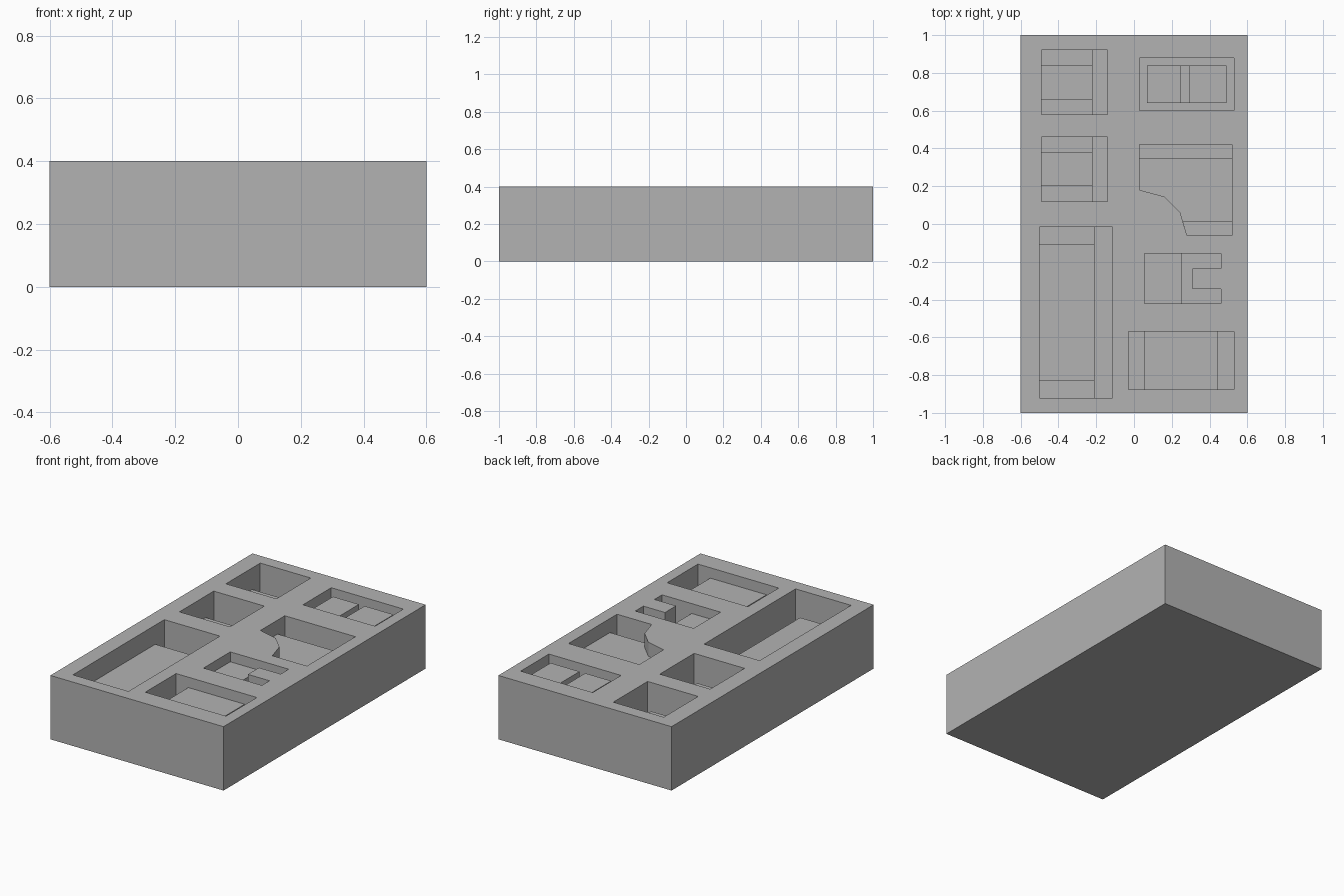
import bpy, bmesh

cube = bpy.data.objects.get("Cube")
if cube:
    bpy.data.objects.remove(cube, do_unlink=True)

HEIGHT = 0.4
scene = bpy.context.scene.collection


def prism(name, outline, z0, z1):
    """Closed upright prism from a counter-clockwise outline."""
    bm = bmesh.new()
    base = bm.faces.new([bm.verts.new((x, y, z0)) for x, y in outline])
    up = bmesh.ops.extrude_face_region(bm, geom=[base])["geom"]
    top = [v for v in up if isinstance(v, bmesh.types.BMVert)]
    bmesh.ops.translate(bm, verts=top, vec=(0, 0, z1 - z0))
    bmesh.ops.recalc_face_normals(bm, faces=bm.faces)
    mesh = bpy.data.meshes.new(name)
    bm.to_mesh(mesh)
    bm.free()
    obj = bpy.data.objects.new(name, mesh)
    scene.objects.link(obj)
    return obj


def rect(x0, x1, y0, y1):
    return [(x0, y0), (x1, y0), (x1, y1), (x0, y1)]


# Foam block
block = prism("foam_tray", rect(-0.6, 0.6, -1, 1), 0, HEIGHT)


def cut(outline, depth):
    """Sink a pocket of the given depth into the top of the block."""
    cutter = prism("pocket_cutter", outline, HEIGHT - depth, HEIGHT + 0.1)
    cutter.hide_render = True
    mod = block.modifiers.new("pocket", "BOOLEAN")
    mod.operation, mod.solver, mod.object = "DIFFERENCE", "EXACT", cutter
    graph = bpy.context.evaluated_depsgraph_get()
    mesh = bpy.data.meshes.new_from_object(block.evaluated_get(graph))
    block.modifiers.clear()
    block.data = mesh
    bpy.data.objects.remove(cutter, do_unlink=True)


def seat_pocket(x0, x_back, x1, y0, y1, arm, seat_depth):
    """Upturned seat: shallow cushion, deeper arms, deepest backrest."""
    cut(rect(x0, x1, y0, y1), seat_depth)
    cut(rect(x0, x1, y0, y0 + arm), 0.22)
    cut(rect(x0, x1, y1 - arm, y1), 0.22)
    cut(rect(x_back, x1, y0, y1), 0.3)


# Two armchairs and a sofa
seat_pocket(-0.49, -0.22, -0.14, 0.58, 0.92, 0.08, 0.135)
seat_pocket(-0.49, -0.22, -0.14, 0.12, 0.46, 0.08, 0.135)
seat_pocket(-0.5, -0.21, -0.115, -0.92, -0.015, 0.09, 0.12)

# Cabinet: deep rim around two raised pads with a groove between
cut(rect(0.03, 0.53, 0.6, 0.88), 0.03)
for strip in (rect(0.03, 0.07, 0.6, 0.88), rect(0.49, 0.53, 0.6, 0.88),
              rect(0.03, 0.53, 0.6, 0.64), rect(0.03, 0.53, 0.84, 0.88)):
    cut(strip, 0.12)
cut(rect(0.25, 0.29, 0.64, 0.84), 0.07)

# Corner desk with a deeper slot at each end
cut([(0.03, 0.18), (0.16, 0.145), (0.245, 0.06), (0.28, -0.06),
     (0.52, -0.06), (0.52, 0.42), (0.03, 0.42)], 0.088)
cut(rect(0.03, 0.52, 0.35, 0.42), 0.25)
cut([(0.26, 0.01), (0.28, -0.06), (0.52, -0.06), (0.52, 0.01)], 0.25)

# Forked piece: shallow end and deeper prongs
cut(rect(0.055, 0.255, -0.42, -0.155), 0.062)
cut([(0.255, -0.42), (0.46, -0.42), (0.46, -0.345), (0.31, -0.345),
     (0.31, -0.235), (0.46, -0.235), (0.46, -0.155), (0.255, -0.155)], 0.2)

# Table with a deeper slot at each end
cut(rect(-0.03, 0.53, -0.875, -0.57), 0.065)
cut(rect(-0.03, 0.055, -0.875, -0.57), 0.22)
cut(rect(0.445, 0.53, -0.875, -0.57), 0.22)

# Single grey material
grey = bpy.data.materials.new("foam_grey")
grey.use_nodes = True
grey.diffuse_color = (0.45, 0.45, 0.45, 1)
grey.node_tree.nodes["Principled BSDF"].inputs["Base Color"].default_value = grey.diffuse_color
block.data.materials.clear()
block.data.materials.append(grey)
for face in block.data.polygons:
    face.material_index = 0
    face.use_smooth = False
